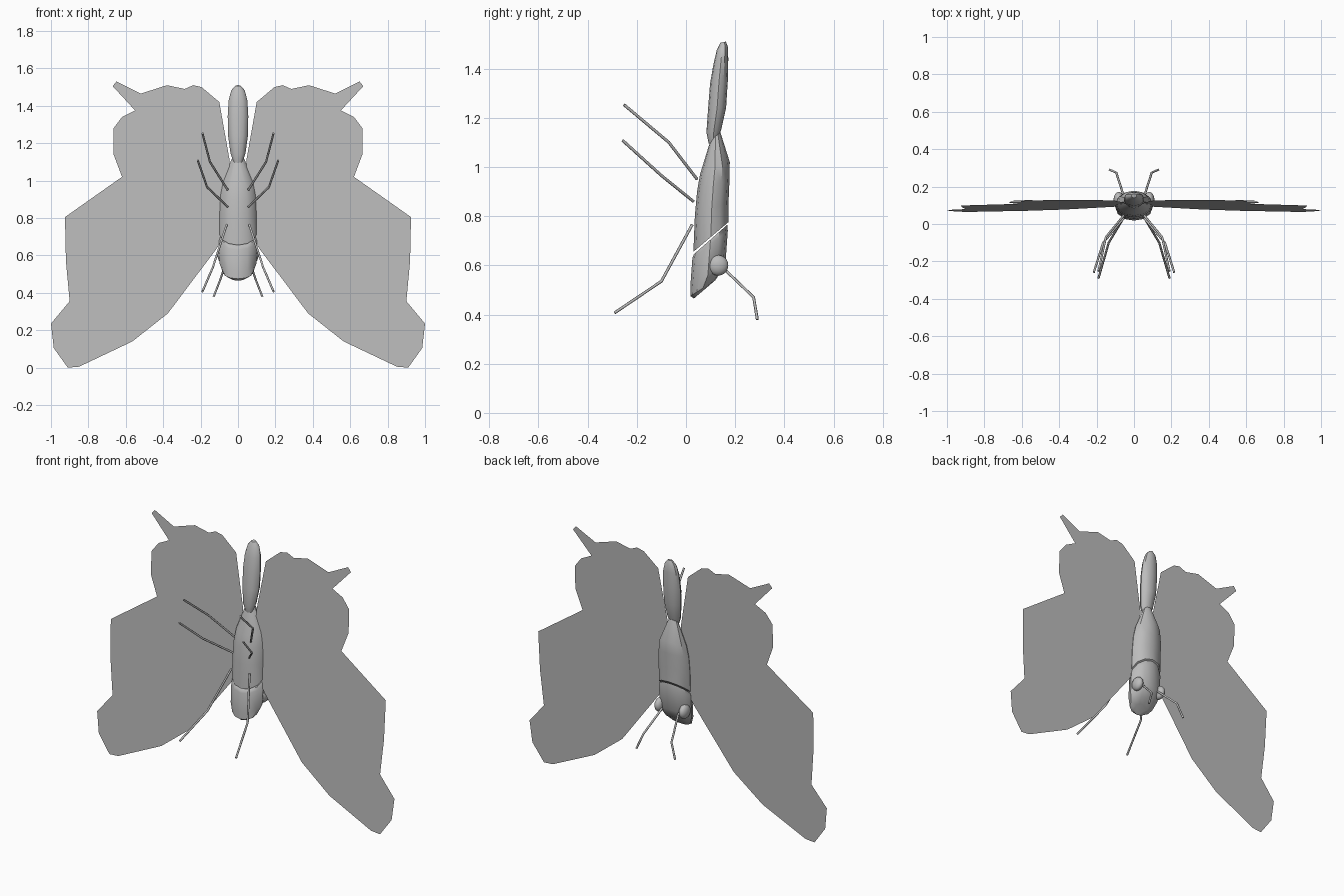
import bpy
import bmesh
from math import cos, sin, pi, radians
from mathutils import Vector

default_cube = bpy.data.objects.get("Cube")
if default_cube:
    bpy.data.objects.remove(default_cube, do_unlink=True)


def make_material(name, colour):
    material = bpy.data.materials.new(name)
    material.use_nodes = True
    material.diffuse_color = colour
    material.node_tree.nodes["Principled BSDF"].inputs["Base Color"].default_value = colour
    return material


grey = make_material("plain grey", (0.5, 0.5, 0.5, 1))


def add_object(name, data):
    data.materials.append(grey)
    obj = bpy.data.objects.new(name, data)
    bpy.context.collection.objects.link(obj)
    return obj


def smooth(obj):
    bpy.ops.object.select_all(action='DESELECT')
    obj.select_set(True)
    bpy.context.view_layer.objects.active = obj
    bpy.ops.object.shade_smooth_by_angle(angle=radians(35))


def finish_mesh(name, bm):
    bmesh.ops.recalc_face_normals(bm, faces=bm.faces)
    mesh = bpy.data.meshes.new(name)
    bm.to_mesh(mesh)
    bm.free()
    return add_object(name, mesh)


def loft(name, sections, sides=12):
    """Skin tilted ellipses given as front y, front z, back y, back z, half width."""
    bm = bmesh.new()
    rings = []
    for front_y, front_z, back_y, back_z, half_width in sections:
        front = Vector((0, front_y, front_z))
        back = Vector((0, back_y, back_z))
        centre, half_depth = (front + back) / 2, (back - front) / 2
        across = Vector((half_width, 0, 0))
        ring = []
        for i in range(sides):
            angle = 2 * pi * i / sides
            ring.append(bm.verts.new(centre + across * cos(angle) + half_depth * sin(angle)))
        rings.append(ring)
    for lower, upper in zip(rings, rings[1:]):
        for i in range(sides):
            j = (i + 1) % sides
            bm.faces.new((lower[i], lower[j], upper[j], upper[i]))
    bm.faces.new(rings[0])
    bm.faces.new(rings[-1])
    smooth(finish_mesh(name, bm))


# Body: abdomen on top, thorax in the middle, slanted head at the bottom
loft("abdomen", [
    (.14, 1.505, .162, 1.51, .014), (.125, 1.475, .17, 1.49, .036),
    (.112, 1.42, .172, 1.44, .05), (.098, 1.34, .17, 1.35, .055),
    (.09, 1.24, .163, 1.24, .053), (.083, 1.14, .143, 1.15, .04),
    (.092, 1.095, .128, 1.11, .024)])
loft("thorax", [
    (.1, 1.11, .14, 1.14, .03), (.057, .97, .178, 1.02, .084),
    (.045, .9, .177, .95, .096), (.036, .8, .173, .86, .1),
    (.03, .655, .172, .775, .1)])
loft("head", [
    (.032, .645, .168, .765, .096), (.026, .63, .17, .74, .102),
    (.018, .52, .16, .6, .1), (.018, .475, .12, .54, .08),
    (.032, .465, .085, .51, .05)])

# Wing outline, from the inner top corner round the tips to the inner root
WING = [
    (.1, 1.42), (.195, 1.5), (.24, 1.51), (.285, 1.49), (.38, 1.51),
    (.52, 1.465), (.65, 1.53), (.67, 1.505), (.55, 1.375), (.62, 1.34),
    (.665, 1.28), (.665, 1.14), (.62, 1.02), (.925, .805), (.92, .57),
    (.9, .355), (1, .235), (.985, .105), (.91, 0), (.85, .005),
    (.565, .14), (.375, .29), (.115, .635), (.05, .74), (.045, 1.11)]


def wing(name, side):
    bm = bmesh.new()
    bm.faces.new([bm.verts.new((side * x, .065 + .042 * z, z)) for x, z in WING])
    finish_mesh(name, bm)


# Thin jointed limbs, right-hand paths mirrored across x
LIMBS = {
    "upper_leg": [(.055, .045, .95), (.15, -.07, 1.1), (.19, -.252, 1.253)],
    "middle_leg": [(.055, .03, .86), (.165, -.1, .965), (.215, -.258, 1.108)],
    "lower_leg": [(.06, .025, .765), (.135, -.1, .535), (.19, -.29, .407)],
    "antenna": [(.055, .15, .59), (.095, .275, .47), (.13, .29, .38)]}


def limb(name, path, side):
    curve = bpy.data.curves.new(name, 'CURVE')
    curve.dimensions = '3D'
    curve.bevel_depth = .006
    curve.bevel_resolution = 1
    curve.use_fill_caps = True
    spline = curve.splines.new('POLY')
    spline.points.add(len(path) - 1)
    for point, (x, y, z) in zip(spline.points, path):
        point.co = (side * x, y, z, 1)
    add_object(name, curve)


# Flattened bulging eye
def eye(name, side):
    bm = bmesh.new()
    bmesh.ops.create_uvsphere(bm, u_segments=16, v_segments=10, radius=.042)
    obj = finish_mesh(name, bm)
    obj.location = (side * .082, .13, .6)
    obj.scale = (.65, 1, 1)
    smooth(obj)


for label, side in (("left", 1), ("right", -1)):
    wing(label + "_wing", side)
    eye(label + "_eye", side)
    for part, path in LIMBS.items():
        limb(label + "_" + part, path, side)
